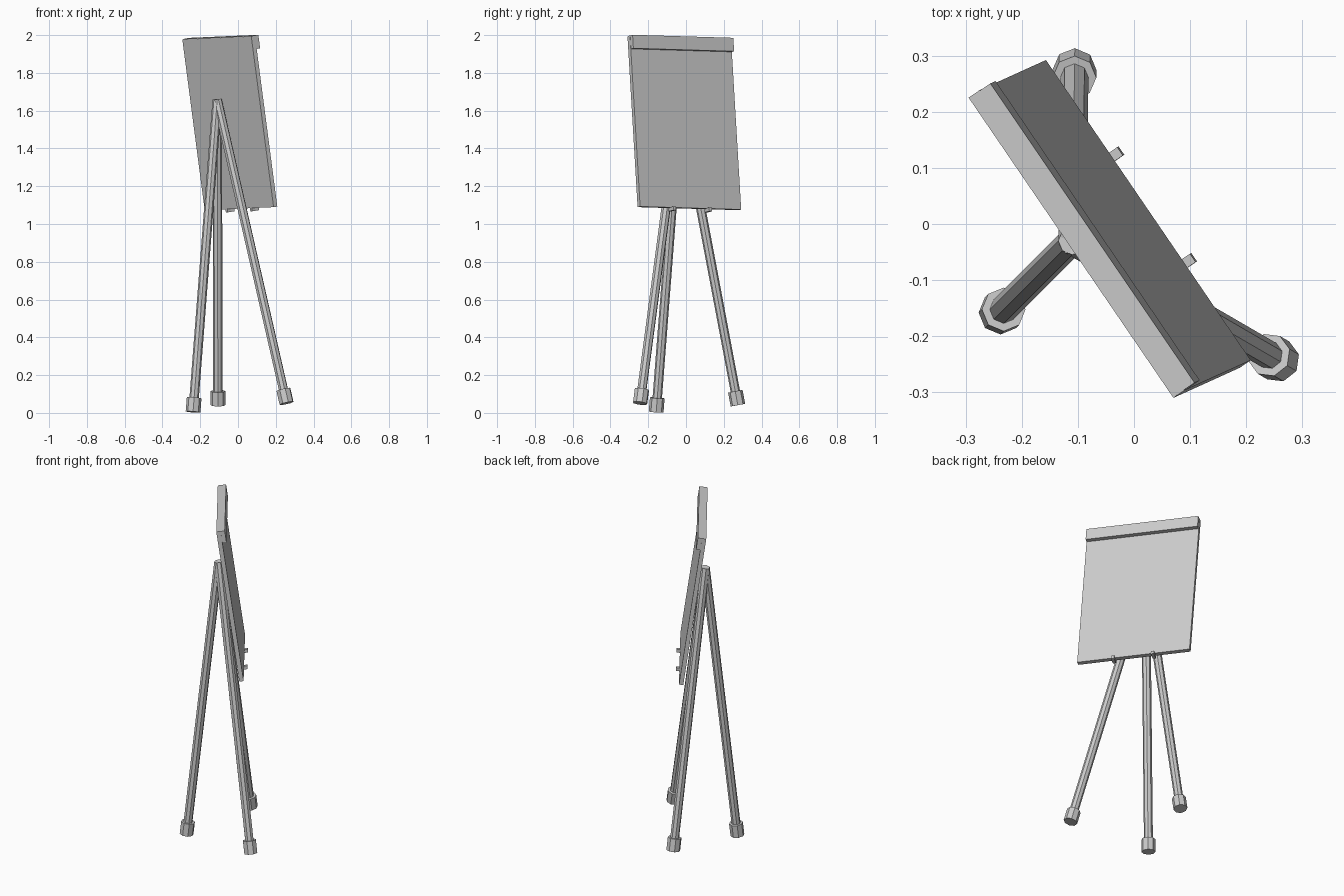
import bpy, bmesh
from mathutils import Vector, Matrix

if "Cube" in bpy.data.objects:
    bpy.data.objects.remove(bpy.data.objects["Cube"])

# Tilted board frame: u = across, w = up the board, n = out of its front face
top_left = Vector((-0.295, 0.225, 1.979))
top_right = Vector((0.07, -0.31, 1.995))
u = (top_right - top_left).normalized()
w = Vector((-0.117, -0.056, 0.906))
w = (w - u * w.dot(u)).normalized()
n = w.cross(u)
WIDTH = (top_right - top_left).length
HEIGHT = 0.915
THICK = 0.024
origin = (top_left + top_right) / 2 - w * HEIGHT      # back face, bottom middle


def frame(x, y, z, pos):
    """Matrix from three axes and a position."""
    m = Matrix((x, y, z)).transposed().to_4x4()
    m.translation = pos
    return m


def finish(name, bm, matrix):
    me = bpy.data.meshes.new(name)
    bmesh.ops.recalc_face_normals(bm, faces=bm.faces)
    bm.to_mesh(me)
    bm.free()
    ob = bpy.data.objects.new(name, me)
    ob.matrix_world = matrix
    bpy.context.collection.objects.link(ob)
    return ob


def board_box(name, lo, hi):
    """Box in board space, given by (across, out, up) limits."""
    lo, hi = Vector(lo), Vector(hi)
    bm = bmesh.new()
    bmesh.ops.create_cube(bm, size=1)
    bmesh.ops.scale(bm, vec=hi - lo, verts=bm.verts)
    bmesh.ops.translate(bm, vec=(lo + hi) / 2, verts=bm.verts)
    return finish(name, bm, frame(u, -n, w, origin))


def rod(name, start, end, radius):
    """Eight-sided rod with one corner turned outward."""
    axis = end - start
    length = axis.length
    z = axis.normalized()
    x = Vector((-axis.x, -axis.y, 0))
    x = (x - z * x.dot(z)).normalized()
    bm = bmesh.new()
    bmesh.ops.create_cone(bm, cap_ends=True, segments=8, radius1=radius,
                          radius2=radius, depth=length)
    return finish(name, bm, frame(x, z.cross(x), z, (start + end) / 2))


# Board, paper clamp along its top, and two support pegs (out is -y in board space)
half = WIDTH / 2
board_box("board", (-half, -THICK, 0), (half, 0, HEIGHT - 0.002))
board_box("paper_clamp", (-half + 0.001, -0.047, HEIGHT - 0.072),
          (half - 0.001, -0.003, HEIGHT))
for side, name in ((-1, "peg_left"), (1, "peg_right")):
    board_box(name, (side * 0.115 - 0.009, -THICK - 0.018, -0.017),
              (side * 0.115 + 0.009, 0.003, 0.003))

# Tripod legs meeting at one apex, each with a wider foot cap
apex = Vector((-0.11, -0.03, 1.657))
feet = {
    "back": Vector((-0.238, -0.158, 0.005)),
    "left": Vector((-0.106, 0.275, 0.041)),
    "right": Vector((0.257, -0.243, 0.051)),
}
for name, foot in feet.items():
    d = (apex - foot).normalized()
    rod(name + "_leg", foot + d * 0.02, apex, 0.025)
    rod(name + "_foot", foot, foot + d * 0.075, 0.039)
